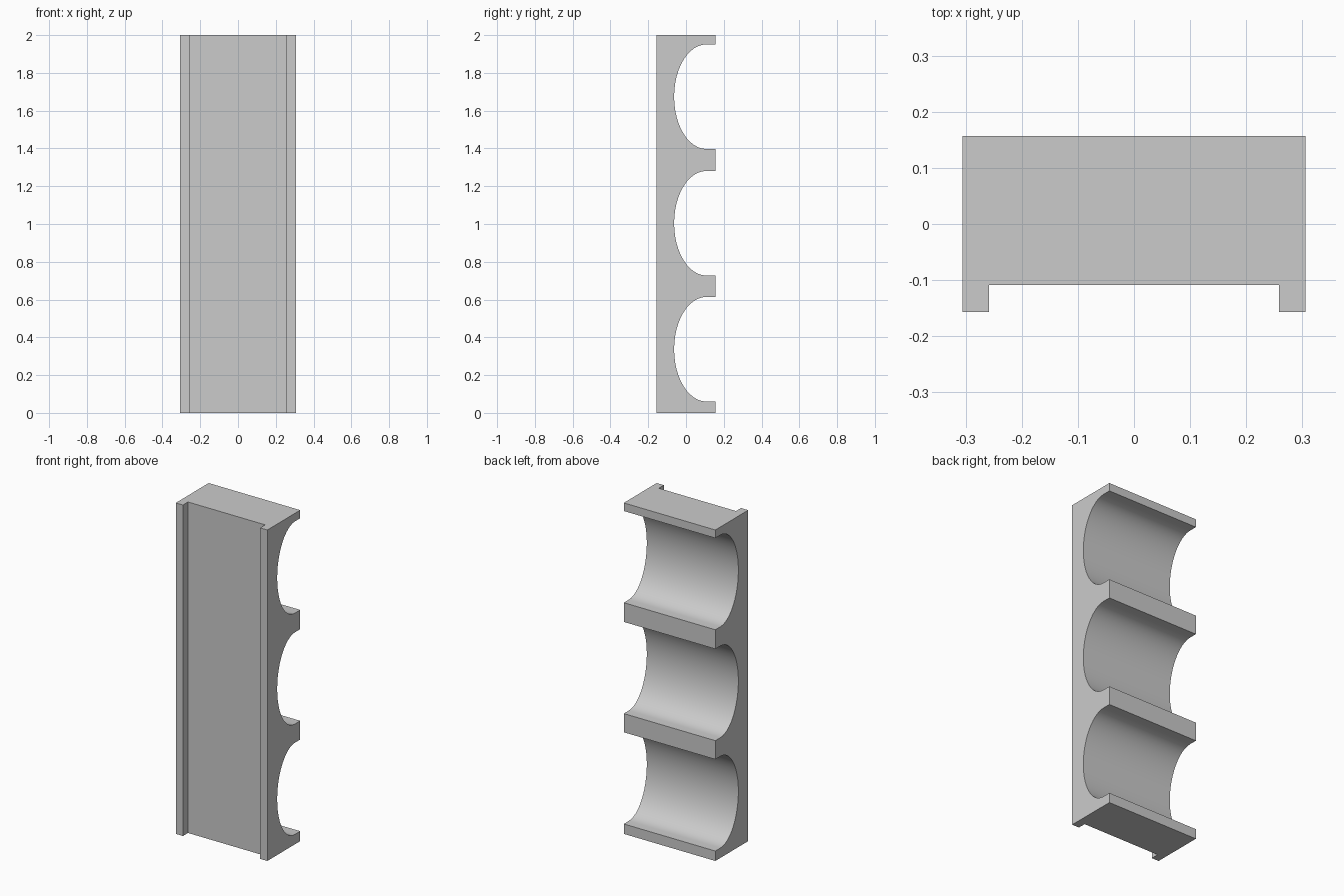
import bpy, bmesh, math

if "Cube" in bpy.data.objects:
    bpy.data.objects.remove(bpy.data.objects["Cube"])

W, Y0, Y1, H = 0.306, -0.157, 0.157, 2.0
RAIL_W, GROOVE_Y = 0.048, -0.109


def extrude_x(name, profile, half):
    """Extrude a closed (y, z) profile along x, from -half to half."""
    bm = bmesh.new()
    face = bm.faces.new([bm.verts.new((-half, y, z)) for y, z in profile])
    ext = bmesh.ops.extrude_face_region(bm, geom=[face])["geom"]
    verts = [v for v in ext if isinstance(v, bmesh.types.BMVert)]
    bmesh.ops.translate(bm, vec=(2 * half, 0, 0), verts=verts)
    bmesh.ops.recalc_face_normals(bm, faces=bm.faces)
    mesh = bpy.data.meshes.new(name)
    bm.to_mesh(mesh)
    bm.free()
    obj = bpy.data.objects.new(name, mesh)
    bpy.context.collection.objects.link(obj)
    return obj


def scallop(zc, cy=0.108, ry=0.171, rz=0.277, n=24):
    """Half-elliptical bay with short straight lips, from bottom to top."""
    arc = [(cy - ry * math.sin(math.pi * i / n),
            zc - rz * math.cos(math.pi * i / n)) for i in range(n + 1)]
    return [(Y1, zc - rz)] + arc + [(Y1, zc + rz)]


# Rack body: side profile with three scalloped bays in the back
profile = [(Y0, 0), (Y1, 0)]
for zc in (0.337, 1.004, 1.674):
    profile += scallop(zc)
profile += [(Y1, H), (Y0, H)]
rack = extrude_x("scalloped_rack", profile, W)

# Front groove, leaving a rail along each side
cutter = extrude_x("groove_cutter", [(-0.3, -0.1), (GROOVE_Y, -0.1),
                                     (GROOVE_Y, H + 0.1), (-0.3, H + 0.1)], W - RAIL_W)
cutter.hide_render = True
bpy.context.view_layer.objects.active = rack
rack.select_set(True)
cut = rack.modifiers.new("groove", "BOOLEAN")
cut.operation = "DIFFERENCE"
cut.solver = "EXACT"
cut.object = cutter
bpy.ops.object.modifier_apply(modifier=cut.name)
bpy.data.objects.remove(cutter)

# Smooth the bays, keep the corners sharp
bpy.ops.object.shade_smooth_by_angle(angle=math.radians(30))
